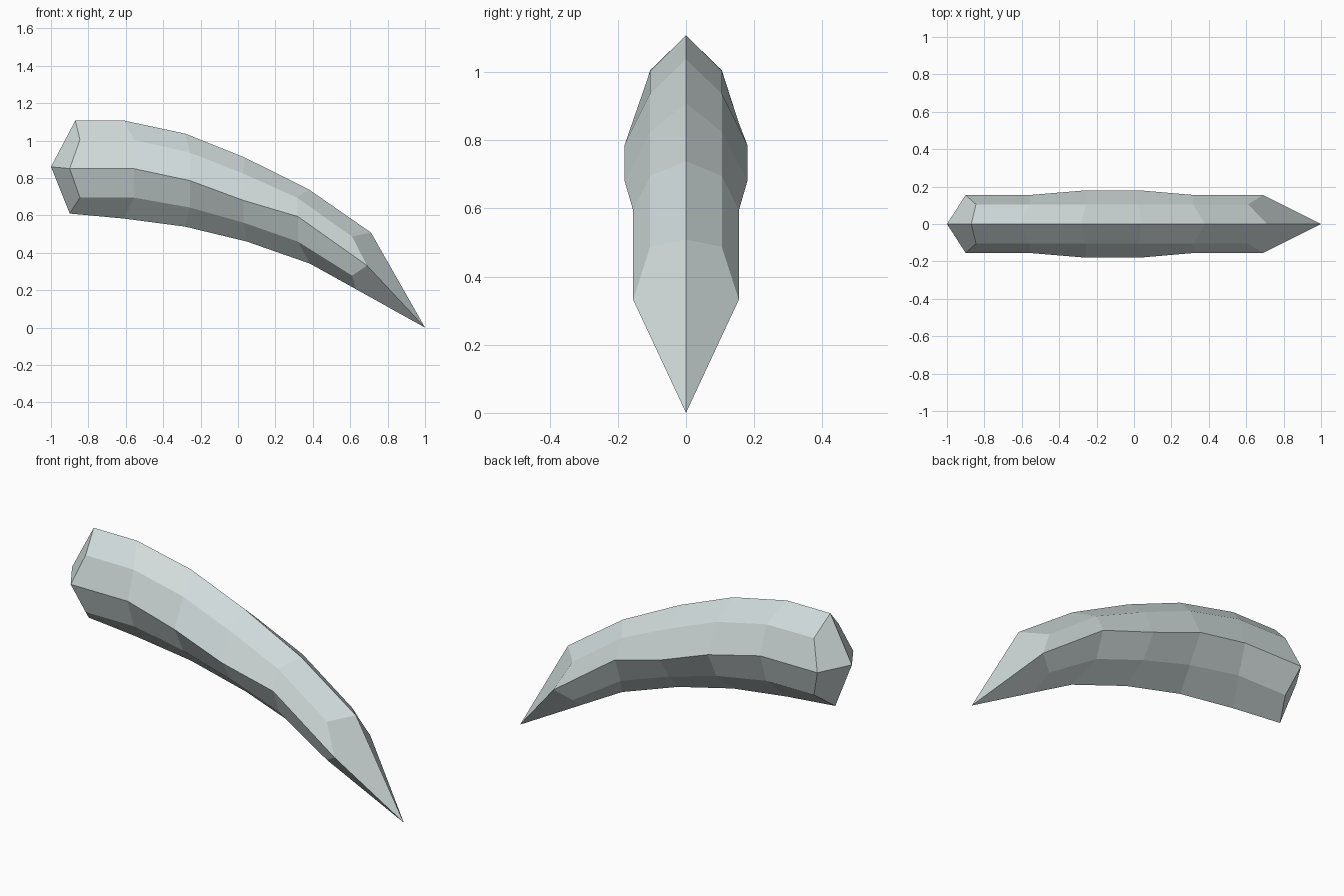
import bpy, bmesh

if "Cube" in bpy.data.objects:
    bpy.data.objects.remove(bpy.data.objects["Cube"])

# Curved blade: each station holds (x, z) of top ridge, upper edge, widest edge,
# lower edge and bottom ridge, followed by the half width at the widest edge
STATIONS = [
    ((-.87, 1.107), (-.845, 1.005), (-.90, .85), (-.845, .695), (-.90, .61), .155),
    ((-.61, 1.107), (-.556, 1.003), (-.556, .85), (-.556, .695), (-.61, .583), .155),
    ((-.283, 1.037), (-.257, .936), (-.257, .786), (-.257, .642), (-.283, .54), .18),
    ((.037, .909), (.027, .824), (.03, .68), (.03, .561), (.048, .46), .18),
    ((.38, .738), (.316, .695), (.32, .594), (.32, .46), (.385, .342), .155),
    ((.711, .508), (.61, .487), (.69, .332), (.61, .278), (.63, .206), .155),
]
EDGE = .105          # half width at the upper and lower edges
BUTT, TIP = (-1, 0, .86), (1, 0, 0)


def ring(bm, station):
    """Eight-sided section, symmetric about y = 0."""
    top, upper, mid, lower, bottom, wide = station
    pts = [(top, 0), (upper, -EDGE), (mid, -wide), (lower, -EDGE),
           (bottom, 0), (lower, EDGE), (mid, wide), (upper, EDGE)]
    return [bm.verts.new((p[0], y, p[1])) for p, y in pts]


def cap(bm, verts, apex):
    """Close an end with four kite faces meeting in a point."""
    point = bm.verts.new(apex)
    for i in range(0, 8, 2):
        bm.faces.new((point, verts[i], verts[i + 1], verts[(i + 2) % 8]))


bm = bmesh.new()
rings = [ring(bm, s) for s in STATIONS]
for a, b in zip(rings, rings[1:]):
    for i in range(8):
        j = (i + 1) % 8
        bm.faces.new((a[i], a[j], b[j], b[i]))
cap(bm, rings[0], BUTT)
cap(bm, rings[-1], TIP)
bmesh.ops.recalc_face_normals(bm, faces=bm.faces)

mesh = bpy.data.meshes.new("curved_horn")
bm.to_mesh(mesh)
bm.free()
horn = bpy.data.objects.new("curved_horn", mesh)
bpy.context.collection.objects.link(horn)

# Single pale grey colour
grey = bpy.data.materials.new("pale_blue_grey")
grey.diffuse_color = (.64, .71, .71, 1)
grey.use_nodes = True
grey.node_tree.nodes["Principled BSDF"].inputs["Base Color"].default_value = grey.diffuse_color
mesh.materials.append(grey)
